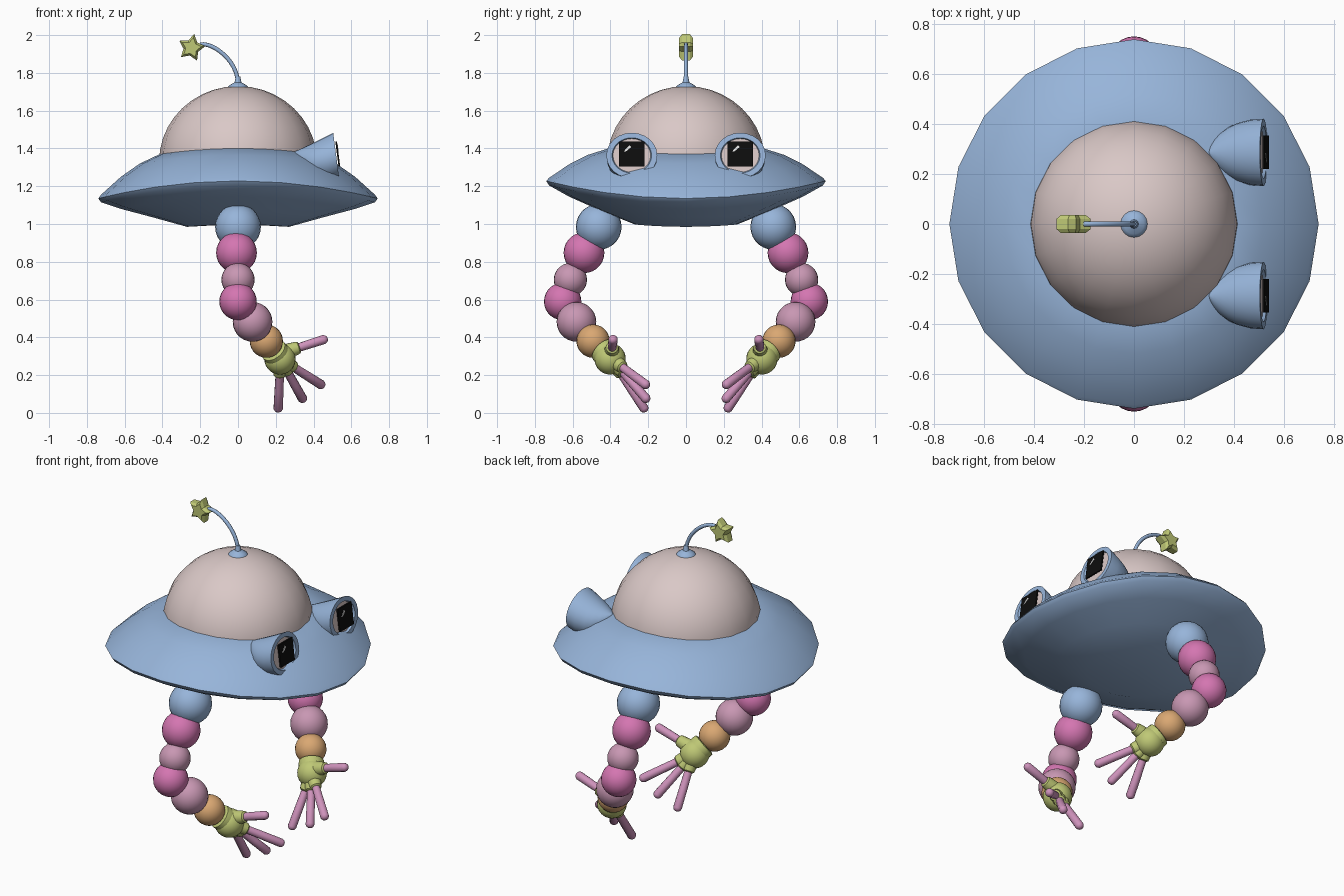
import bpy, bmesh
from math import sin, cos, pi, tau, radians
from mathutils import Vector

if "Cube" in bpy.data.objects:
    bpy.data.objects.remove(bpy.data.objects["Cube"], do_unlink=True)


def material(name, r, g, b):
    m = bpy.data.materials.new(name)
    m.use_nodes = True
    m.diffuse_color = (r, g, b, 1)
    m.node_tree.nodes["Principled BSDF"].inputs["Base Color"].default_value = (r, g, b, 1)
    return m


blue = material("hull blue", .31, .46, .70)
beige = material("dome beige", .70, .58, .57)
magenta = material("magenta", .66, .18, .44)
mauve = material("mauve", .58, .31, .45)
finger_pink = material("finger pink", .62, .29, .50)
orange = material("wrist orange", .70, .39, .17)
green = material("lime green", .52, .58, .18)
black = material("black", .004, .004, .004)
white = material("white", .85, .85, .85)


def finish(name, bm, mats, angle=40):
    bmesh.ops.remove_doubles(bm, verts=bm.verts, dist=.0001)
    bmesh.ops.recalc_face_normals(bm, faces=bm.faces)
    mesh = bpy.data.meshes.new(name)
    bm.to_mesh(mesh)
    bm.free()
    for m in mats:
        mesh.materials.append(m)
    ob = bpy.data.objects.new(name, mesh)
    bpy.context.collection.objects.link(ob)
    bpy.ops.object.select_all(action='DESELECT')
    bpy.context.view_layer.objects.active = ob
    ob.select_set(True)
    bpy.ops.object.shade_smooth_by_angle(angle=radians(angle))
    return ob


def loft(name, rings, *mats, angle=40):
    """Skin a list of closed rings; the last cap takes the last material."""
    bm = bmesh.new()
    loops = [[bm.verts.new(p) for p in ring] for ring in rings]
    n = len(loops[0])
    for a, b in zip(loops, loops[1:]):
        for i in range(n):
            j = (i + 1) % n
            bm.faces.new((a[i], a[j], b[j], b[i]))
    bm.faces.new(loops[0][::-1])
    bm.faces.new(loops[-1]).material_index = len(mats) - 1
    return finish(name, bm, mats, angle)


def lathe(name, profile, mat, sides=20, bend=0, angle=40):
    """Revolve (radius, z) points; bend lifts the shape with y squared."""
    rings = [[(r * cos(tau * i / sides), r * sin(tau * i / sides),
               z + bend * (r * sin(tau * i / sides)) ** 2) for i in range(sides)]
             for r, z in profile]
    return loft(name, rings, mat, angle=angle)


def limb(name, start, direction, profile, mat, sides=12):
    """Round rod along a direction from (distance, radius) points."""
    d = direction.normalized()
    u = d.orthogonal().normalized()
    v = d.cross(u)
    rings = [[start + d * t + r * (u * cos(tau * i / sides) + v * sin(tau * i / sides))
              for i in range(sides)] for t, r in profile]
    return loft(name, rings, mat)


def ball(name, centre, radius, mat):
    bm = bmesh.new()
    bmesh.ops.create_uvsphere(bm, u_segments=24, v_segments=14, radius=radius)
    bmesh.ops.translate(bm, vec=centre, verts=bm.verts)
    return finish(name, bm, [mat])


# Saddle-bent saucer and its dome
lathe("saucer", [(0, 1.0), (.27, .985), (.45, 1.035), (.62, 1.08), (.725, 1.115),
                 (.74, 1.135), (.725, 1.155), (.62, 1.25), (.52, 1.32),
                 (.41, 1.372), (0, 1.372)], blue, bend=.17, angle=60)
lathe("dome", [(.418 * cos(a), 1.33 + .4 * sin(a))
               for a in [pi / 2 * k / 10 for k in range(11)]], beige)

# Antenna: base button, bent stalk, star
lathe("antenna_base", [(.057, 1.715), (.055, 1.725), (.04, 1.738), (.018, 1.75),
                       (.012, 1.78), (0, 1.78)], blue, sides=16)
curve = bpy.data.curves.new("antenna_stalk", 'CURVE')
curve.dimensions = '3D'
curve.bevel_depth = .011
curve.bevel_resolution = 2
spline = curve.splines.new('BEZIER')
spline.bezier_points.add(1)
for p, co, left, right in zip(
        spline.bezier_points,
        [(0, 0, 1.74), (-.2, 0, 1.95)],
        [(0, 0, 1.7), (-.14, 0, 1.965)],
        [(0, 0, 1.87), (-.26, 0, 1.94)]):
    p.co, p.handle_left, p.handle_right = co, left, right
curve.materials.append(blue)
bpy.context.collection.objects.link(bpy.data.objects.new("antenna_stalk", curve))

star = []
for y, s in [(-.036, .72), (-.02, 1), (.02, 1), (.036, .72)]:
    ring = []
    for i in range(10):
        a = radians(78 + 36 * i)
        r = s * (.042 if i % 2 else .074)
        ring.append((-.247 + r * cos(a), y, 1.933 + r * sin(a)))
    star.append(ring)
loft("antenna_star", star, green, angle=25)


# Eyes: hood swelling from a point to a slanted, recessed opening
def slant(x, z, t=1):
    return x - .13 * t * (z - 1.36)


def hood_ring(t, y0, scale=1, depth=0):
    ry = .135 * (1 - (1 - t) ** 2.2) ** .6
    rz = ry * .89
    cz = 1.383 + .1 * t - rz
    ring = []
    for i in range(24):
        z = cz + scale * rz * sin(tau * i / 24)
        ring.append((slant(.3 + .22 * t - depth, z, t),
                     y0 + scale * ry * cos(tau * i / 24), z))
    return ring


def plate(name, corners, x, thick, mat):
    return loft(name, [[(slant(x + d, z), y, z) for y, z in corners]
                       for d in (0, thick)], mat)


for side, s in (("left", 1), ("right", -1)):
    y0 = .287 * s
    rings = [hood_ring(t, y0) for t in (0, .03, .1, .2, .35, .5, .75, 1)]
    rings += [hood_ring(1, y0, .78), hood_ring(1, y0, .74, .012)]
    loft(side + "_eye_hood", rings, blue, beige)
    plate(side + "_pupil", [(y0 - .067, 1.305), (y0 + .067, 1.305),
                            (y0 + .067, 1.438), (y0 - .067, 1.438)], .525, .009, black)
    plate(side + "_eye_glint", [(y0 - .042, 1.385), (y0 - .03, 1.385),
                                (y0 - .002, 1.408), (y0 - .012, 1.418)], .534, .002, white)

# Arms: strings of balls ending in four-fingered hands
segments = [
    ("shoulder", 0, .462, .985, .121, blue),
    ("upper_arm", -.008, .54, .848, .108, magenta),
    ("lower_upper_arm", 0, .612, .705, .088, mauve),
    ("elbow", 0, .653, .59, .099, magenta),
    ("forearm", .077, .58, .482, .105, mauve),
    ("wrist", .15, .492, .38, .088, orange),
    ("palm", .222, .402, .286, .083, green),
]
tips = [("thumb", .475, .385, .395), ("index_finger", .455, .2, .14),
        ("middle_finger", .35, .198, .06), ("little_finger", .212, .21, .006)]
for side, s in (("left", 1), ("right", -1)):
    for name, x, y, z, r, mat in segments:
        ball(side + "_" + name, Vector((x, y * s, z)), r, mat)
    palm = Vector((.225, .395 * s, .285))
    wrist = Vector((.15, .492 * s, .38))
    limb(side + "_hand_cuff", palm, wrist - palm,
         [(.03, .07), (.06, .072), (.078, .07), (.082, .06)], green, 20)
    for name, x, y, z in tips:
        base = palm + Vector((0, 0, .03)) if name == "thumb" else palm
        way = Vector((x, y * s, z)) - base
        n = way.length
        limb(side + "_" + name, base, way,
             [(.05, .022), (n * .6, .024), (n - .02, .025), (n - .008, .019),
              (n - .002, .01), (n, 0)], finger_pink)
        limb(side + "_" + name + "_socket", base, way,
             [(.03, .042), (.085, .036), (.1, .033), (.106, .025)], green)
